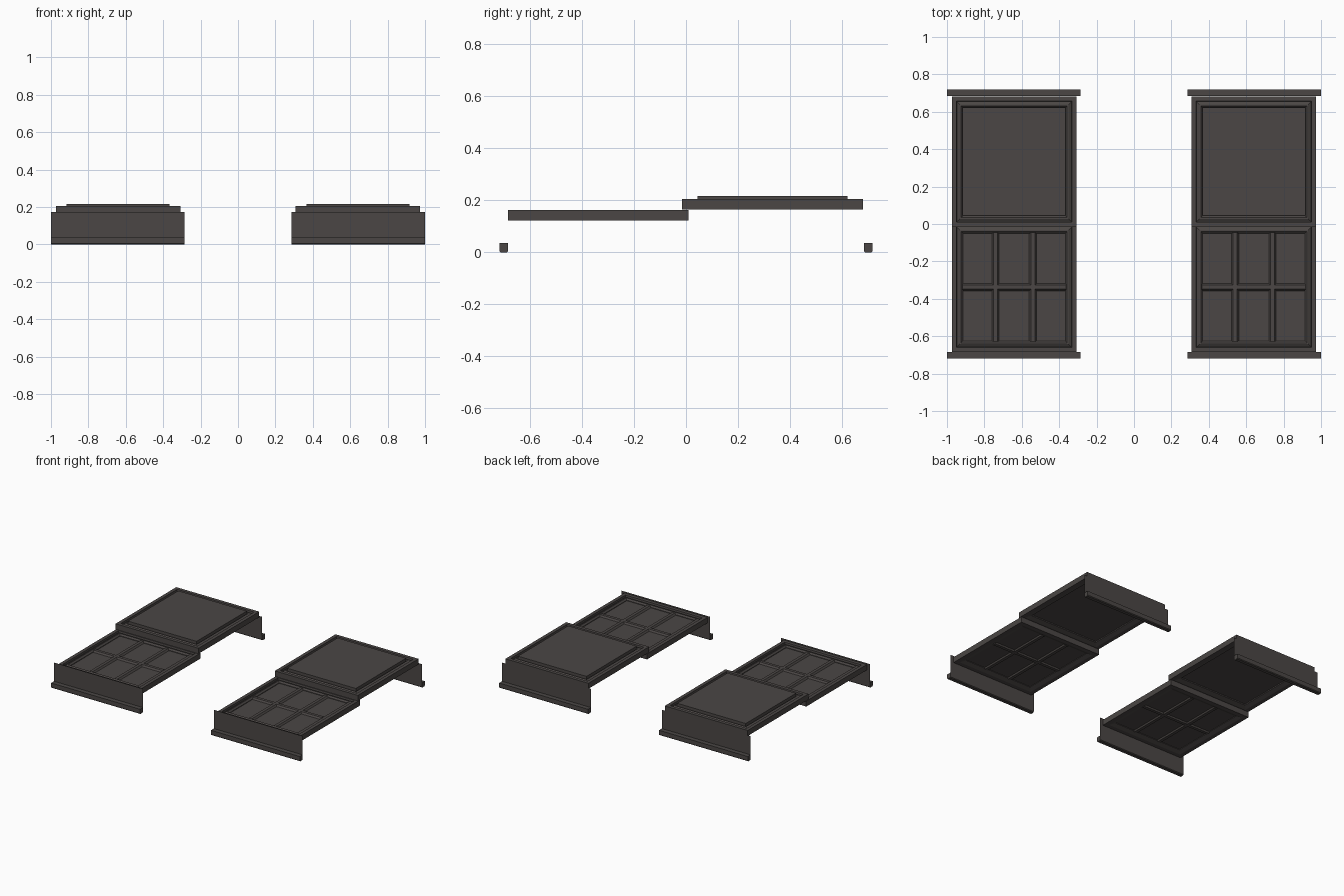
import bpy, bmesh

if "Cube" in bpy.data.objects:
    bpy.data.objects.remove(bpy.data.objects["Cube"])

mat = bpy.data.materials.new("dark warm grey")
mat.diffuse_color = (0.070, 0.062, 0.059, 1)
mat.use_nodes = True
mat.node_tree.nodes["Principled BSDF"].inputs["Base Color"].default_value = mat.diffuse_color

CX = 0.6415          # centre of the right-hand window
X0, X1 = 0.307, 0.974  # sash width


def finish(name, bm, recalc=True):
    if recalc:
        bmesh.ops.recalc_face_normals(bm, faces=bm.faces)
    me = bpy.data.meshes.new(name)
    bm.to_mesh(me)
    bm.free()
    me.materials.append(mat)
    ob = bpy.data.objects.new(name, me)
    bpy.context.collection.objects.link(ob)
    # the second window is the mirror image across x = 0
    m = ob.modifiers.new("twin", 'MIRROR')
    m.use_clip = False
    m.use_mirror_merge = False
    return ob


def box(name, x0, x1, y0, y1, z0, z1):
    bm = bmesh.new()
    bmesh.ops.create_cube(bm, size=1)
    for v in bm.verts:
        v.co.x = (x0 + x1) / 2 + v.co.x * (x1 - x0)
        v.co.y = (y0 + y1) / 2 + v.co.y * (y1 - y0)
        v.co.z = (z0 + z1) / 2 + v.co.z * (z1 - z0)
    return finish(name, bm)


def ring(name, y0, y1, z0, profile):
    """Sweep a closed (inset, height) profile round a rectangle."""
    bm = bmesh.new()
    loops = []
    for d, h in profile:
        a, b, c, e = X0 + d, X1 - d, y0 + d, y1 - d
        loops.append([bm.verts.new((x, y, z0 + h))
                      for x, y in ((a, c), (b, c), (b, e), (a, e))])
    n = len(loops)
    for i in range(n):
        p, q = loops[i], loops[(i + 1) % n]
        for k in range(4):
            bm.faces.new((p[k], p[(k + 1) % 4], q[(k + 1) % 4], q[k]))
    return finish(name, bm)


# sash frame cross-section: flat rim, shallow groove, moulded inner lip
PROFILE = [(0, 0), (0, 0.04), (0.025, 0.04), (0.027, 0.026), (0.043, 0.036),
           (0.050, 0.036), (0.060, 0.026), (0.060, 0.012), (0.030, 0.0)]

# upper sash with raised plain panel
UY0, UY1, UZ = -0.015, 0.682, 0.165
ring("upper_sash_frame", UY0, UY1, UZ, PROFILE)
box("upper_panel", X0 + 0.058, X1 - 0.058, UY0 + 0.06, UY1 - 0.06, UZ + 0.02, 0.217)

# lower sash with six panes
LY0, LY1, LZ = -0.685, 0.01, 0.122
ring("lower_sash_frame", LY0, LY1, LZ, PROFILE)
gx0, gx1, gy0, gy1 = X0 + 0.056, X1 - 0.056, LY0 + 0.056, LY1 - 0.056
box("lower_glass", gx0, gx1, gy0, gy1, LZ + 0.016, LZ + 0.022)


def bar(name, centre, along_y):
    """Glazing bar with a narrow flat top and sloping sides."""
    bm = bmesh.new()
    section = [(-0.02, 0.022), (-0.011, 0.034), (0.011, 0.034), (0.02, 0.022),
               (0.011, 0.006), (-0.011, 0.006)]
    ends = (gy0, gy1) if along_y else (gx0, gx1)
    rows = [[bm.verts.new((centre + s, t, LZ + h) if along_y else
                          (t, centre + s, LZ + h)) for s, h in section] for t in ends]
    n = len(section)
    for i in range(n):
        j = (i + 1) % n
        bm.faces.new((rows[0][i], rows[0][j], rows[1][j], rows[1][i]))
    bm.faces.new(rows[0])
    bm.faces.new(rows[1])
    return finish(name, bm)


for i in (1, 2):
    bar("upright_glazing_bar_%d" % i, X0 + (X1 - X0) / 2 + (i - 1.5) * 0.2, True)
bar("cross_glazing_bar", (LY0 + LY1) / 2, False)

# sill and head: a thin sheet with a small moulding along its outer foot
for side, s in (("sill", -1), ("head", 1)):
    bm = bmesh.new()
    vs = [bm.verts.new((x, s * 0.685, z)) for x, z in
          ((0.285, 0.03), (1.0, 0.03), (1.0, 0.172), (0.285, 0.172))]
    bm.faces.new(vs if s < 0 else vs[::-1])
    finish(side + "_sheet", bm, False)

    bm = bmesh.new()
    section = [(0.685, 0.036), (0.718, 0.036), (0.718, 0.005), (0.713, 0),
               (0.690, 0), (0.685, 0.005)]
    rows = [[bm.verts.new((x, s * y, z)) for y, z in section] for x in (0.285, 1.0)]
    for i in range(6):
        j = (i + 1) % 6
        bm.faces.new((rows[0][i], rows[0][j], rows[1][j], rows[1][i]))
    bm.faces.new(rows[0])
    bm.faces.new(rows[1])
    finish(side + "_moulding", bm)
